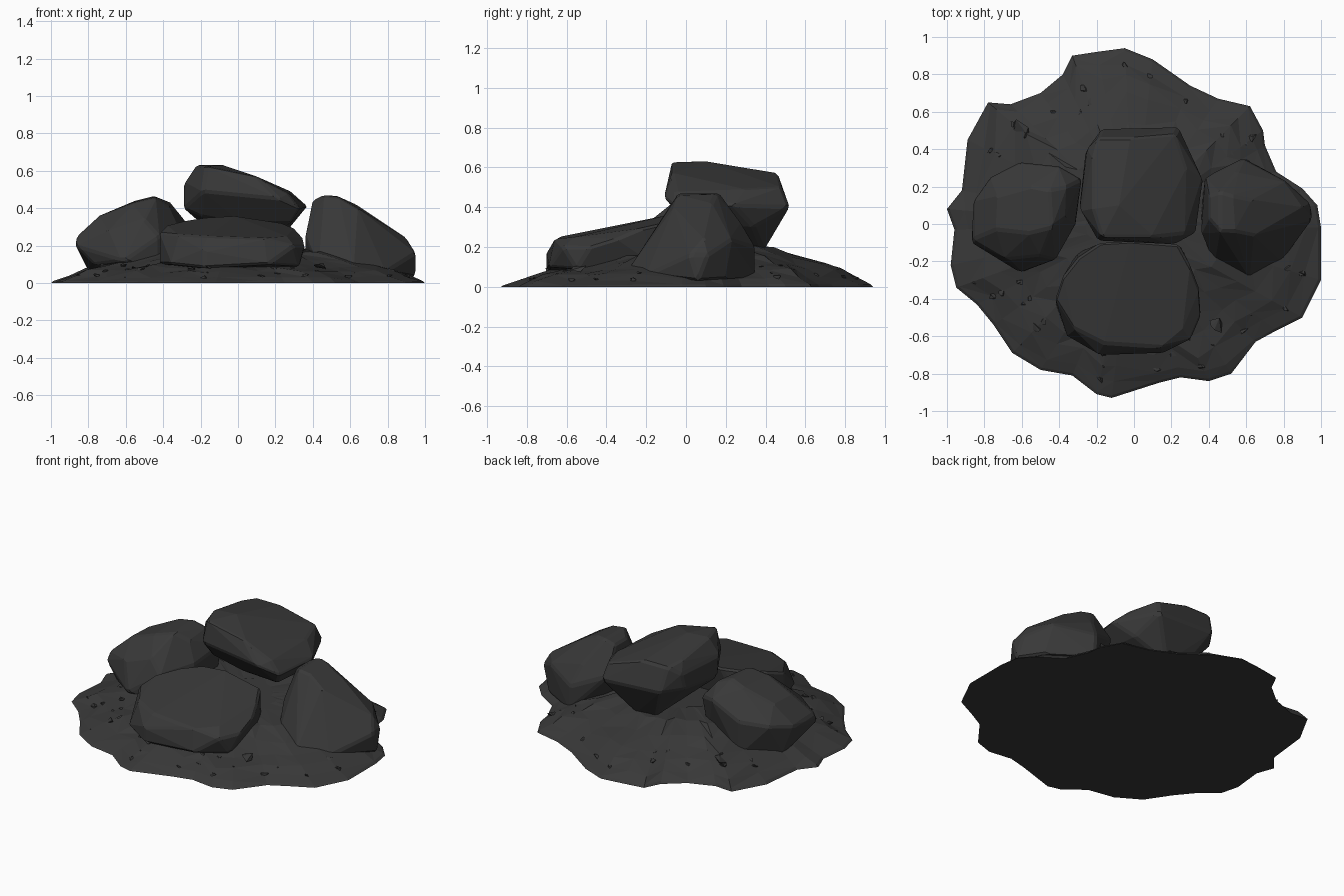
import bpy, bmesh, math, random
from mathutils import Vector, noise

random.seed(4)

stone = bpy.data.materials.new("charcoal stone")
stone.diffuse_color = (0.04, 0.04, 0.04, 1)


def finish(bm, name):
    bmesh.ops.recalc_face_normals(bm, faces=bm.faces)
    me = bpy.data.meshes.new(name)
    bm.to_mesh(me)
    bm.free()
    me.materials.append(stone)
    ob = bpy.data.objects.new(name, me)
    bpy.context.collection.objects.link(ob)
    return ob


def hull(bm, pts):
    vs = [bm.verts.new(p) for p in pts]
    r = bmesh.ops.convex_hull(bm, input=vs)
    junk = {v for v in r["geom_interior"] + r["geom_unused"] if isinstance(v, bmesh.types.BMVert)}
    bmesh.ops.delete(bm, geom=list(junk), context='VERTS')


def boulder(name, pts):
    """Faceted boulder: hull of its corner points with chipped edges."""
    bm = bmesh.new()
    hull(bm, pts)
    bmesh.ops.dissolve_limit(bm, angle_limit=math.radians(4), verts=bm.verts, edges=bm.edges)
    ob = finish(bm, name)
    b = ob.modifiers.new("chipped edges", 'BEVEL')
    b.width = 0.012
    b.segments = 1
    b.limit_method = 'ANGLE'
    b.angle_limit = math.radians(25)


# --- rubble mound: outline rings rising to the middle ---
outline = [(-.05, .94), (.1, .88), (.3, .74), (.45, .67), (.62, .63), (.69, .5), (.7, .42), (.76, .28),
           (.9, .19), (.98, .1), (1, -.02), (1, -.3), (.9, -.5), (.76, -.57), (.65, -.63), (.52, -.8),
           (.4, -.84), (.25, -.82), (.13, -.85), (-.12, -.93), (-.2, -.91), (-.33, -.81), (-.5, -.78),
           (-.65, -.69), (-.75, -.54), (-.84, -.43), (-.95, -.34), (-.98, -.22), (-.96, -.03), (-1, .08),
           (-.92, .18), (-.89, .45), (-.78, .65), (-.66, .64), (-.5, .7), (-.38, .8), (-.33, .9), (-.2, .92)]
rings = [(1, 0), (.985, .012), (.92, .04), (.83, .075), (.73, .1), (.6, .135), (.45, .175), (.25, .18)]


def ground_height(x, y, z):
    back = 1 + 0.18 * max(-1, min(1, y / 0.5))
    return z * back + 0.018 * min(1, z / 0.04) * noise.noise(Vector((x * 7, y * 7, 3)))


bm = bmesh.new()
loops = []
for i, (s, z) in enumerate(rings):
    loop = []
    for x, y in outline:
        k = s + (random.uniform(-.025, .025) if i > 1 else 0)
        px, py = x * k, y * k
        loop.append(bm.verts.new((px, py, ground_height(px, py, z))))
    loops.append(loop)
n = len(outline)
for a, b in zip(loops, loops[1:]):
    for i in range(n):
        j = (i + 1) % n
        if (i + len(a)) % 2:
            bm.faces.new((a[i], a[j], b[i]))
            bm.faces.new((a[j], b[j], b[i]))
        else:
            bm.faces.new((a[i], a[j], b[j]))
            bm.faces.new((a[i], b[j], b[i]))
bm.faces.new(loops[-1])
bm.faces.new(loops[0][::-1])
finish(bm, "rubble_mound")

# --- four boulders ---
boulder("left_boulder", [
    (-.87, -.1, .2), (-.86, .12, .24), (-.86, -.08, .25), (-.77, .25, .26), (-.61, .33, .28), (-.40, .31, .36),
    (-.73, .15, .36), (-.74, -.03, .36), (-.55, .2, .44), (-.56, -.05, .43), (-.45, .18, .465), (-.44, -.02, .46),
    (-.36, .2, .43), (-.37, .03, .41), (-.28, .24, .33), (-.31, 0, .28), (-.42, -.19, .25), (-.50, -.17, .34),
    (-.61, -.26, .12), (-.77, -.13, .10), (-.68, -.19, .28), (-.80, .15, .06), (-.42, -.18, .05), (-.3, .2, .08),
    (-.60, .32, .06)])
boulder("right_boulder", [
    (.38, .25, .28), (.58, .35, .2), (.59, .35, .05), (.55, .28, .32), (.40, .03, .44), (.40, .15, .44),
    (.46, .17, .47), (.46, -.04, .47), (.53, .15, .465), (.54, -.04, .46), (.63, .13, .42), (.64, -.06, .40),
    (.81, .23, .24), (.79, -.03, .28), (.90, .09, .24), (.94, .11, .16), (.95, .02, .16), (.95, .06, .03),
    (.79, -.2, .06), (.62, -.30, .07), (.43, -.22, .08), (.46, -.15, .25), (.36, -.05, .25), (.36, .1, .08),
    (.84, .2, .04)])
boulder("front_boulder", [
    (-.42, -.4, .27), (-.42, -.42, .10), (-.38, -.28, .31), (-.3, -.18, .33), (-.18, -.10, .35), (-.02, -.09, .36),
    (.24, -.11, .32), (.30, -.22, .295), (.35, -.35, .24), (.36, -.48, .20), (.33, -.55, .09), (.3, -.62, .20),
    (.26, -.56, .25), (.14, -.66, .24), (.16, -.69, .10), (-.16, -.64, .25), (-.18, -.70, .17), (-.18, -.70, .08),
    (-.32, -.56, .26), (-.36, -.60, .10), (-.3, -.15, .08), (.25, -.12, .08)])
boulder("top_boulder", [
    (-.29, .08, .53), (-.29, .1, .40), (-.25, .4, .52), (-.26, .38, .42), (-.22, .08, .63), (-.22, .35, .59),
    (-.17, -.07, .625), (-.19, -.09, .49), (-.19, .46, .57), (-.17, .51, .42), (-.08, .1, .63), (-.02, .46, .57),
    (.22, .48, .50), (.24, .52, .40), (.10, -.07, .57), (.27, -.05, .48), (.22, -.11, .45), (.28, .3, .49),
    (.37, .24, .41), (.33, -.05, .40), (.28, 0, .32), (.02, .02, .32), (-.2, .03, .36), (.08, .39, .18),
    (-.05, .38, .19), (.28, .34, .30)])

# --- small chips scattered on the mound ---
bm = bmesh.new()


def chip(x, y, z, r):
    hull(bm, [(x + random.uniform(-r, r), y + random.uniform(-r, r), z + random.uniform(-r, r) * .5)
              for _ in range(9)])


chip(.43, -.55, .10, .05)
chip(-.61, .52, .10, .055)
for _ in range(60):
    x, y = random.choice(outline)
    k = random.uniform(.72, .93)
    z = 0.04 + (.92 - k) * .32
    chip(x * k, y * k, ground_height(x * k, y * k, z), random.uniform(.012, .028))
finish(bm, "stone_chips")
